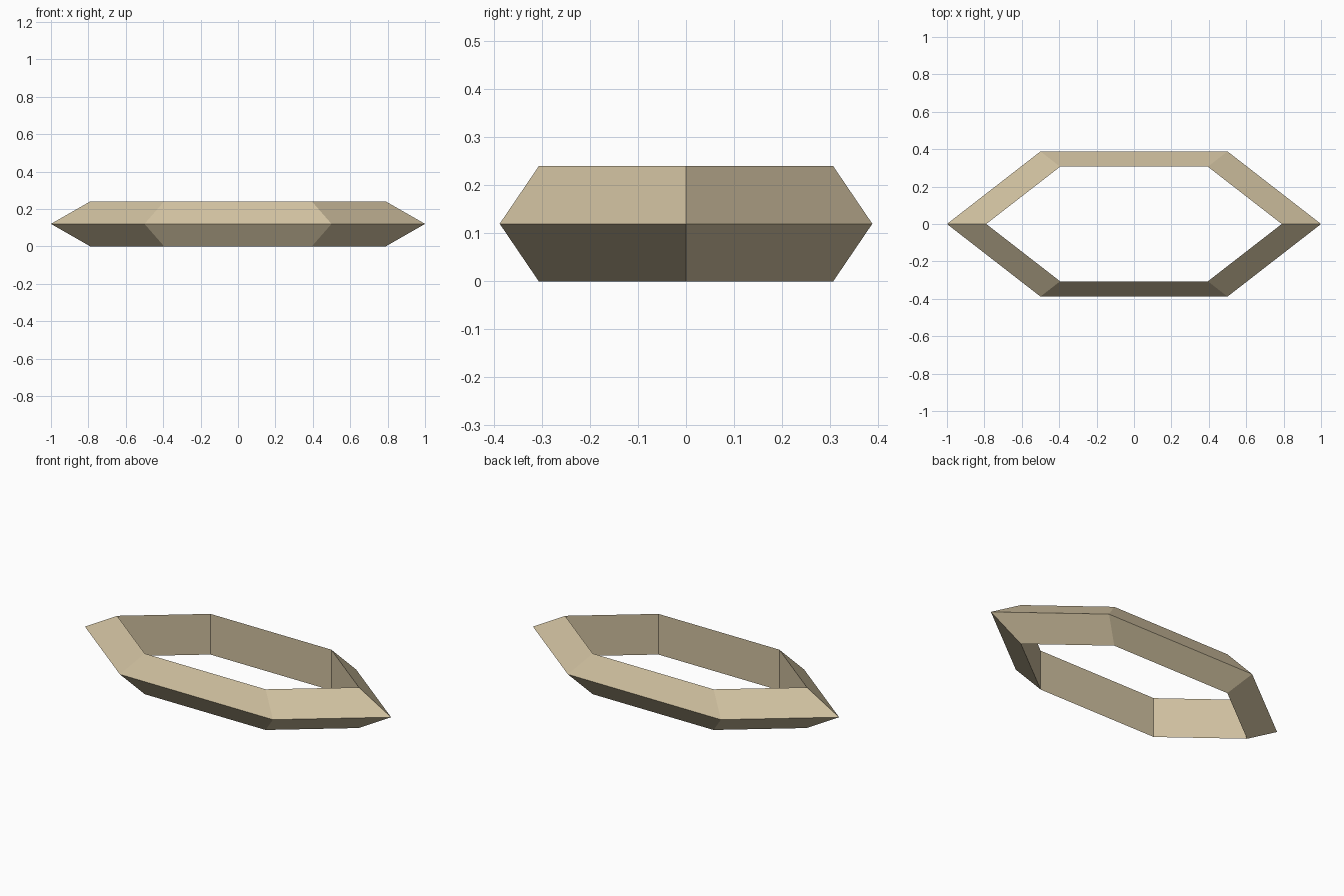
import bpy
import bmesh
from math import cos, sin, pi

cube = bpy.data.objects.get("Cube")
if cube:
    bpy.data.objects.remove(cube, do_unlink=True)

# Sandy material
sand = bpy.data.materials.new("sand")
sand.use_nodes = True
colour = (0.63, 0.53, 0.35, 1)
sand.diffuse_color = colour
sand.node_tree.nodes["Principled BSDF"].inputs["Base Color"].default_value = colour

SIDES = 6
DEPTH = 0.388 / sin(pi / 3)  # flattens the hexagon front to back
# Triangular cross-section: radius and height
SECTION = [(1.0, 0.12), (0.79, 0.24), (0.79, 0.0)]

# Sweep the section around the stretched hexagon
bm = bmesh.new()
rings = []
for i in range(SIDES):
    a = 2 * pi * i / SIDES
    rings.append([bm.verts.new((r * cos(a), r * sin(a) * DEPTH, z)) for r, z in SECTION])
for i in range(SIDES):
    here, there = rings[i], rings[(i + 1) % SIDES]
    for j in range(3):
        k = (j + 1) % 3
        bm.faces.new((here[j], there[j], there[k], here[k]))
bmesh.ops.recalc_face_normals(bm, faces=bm.faces)

mesh = bpy.data.meshes.new("hexagonal_ring")
bm.to_mesh(mesh)
bm.free()
mesh.materials.append(sand)
ring = bpy.data.objects.new("hexagonal_ring", mesh)
bpy.context.collection.objects.link(ring)
